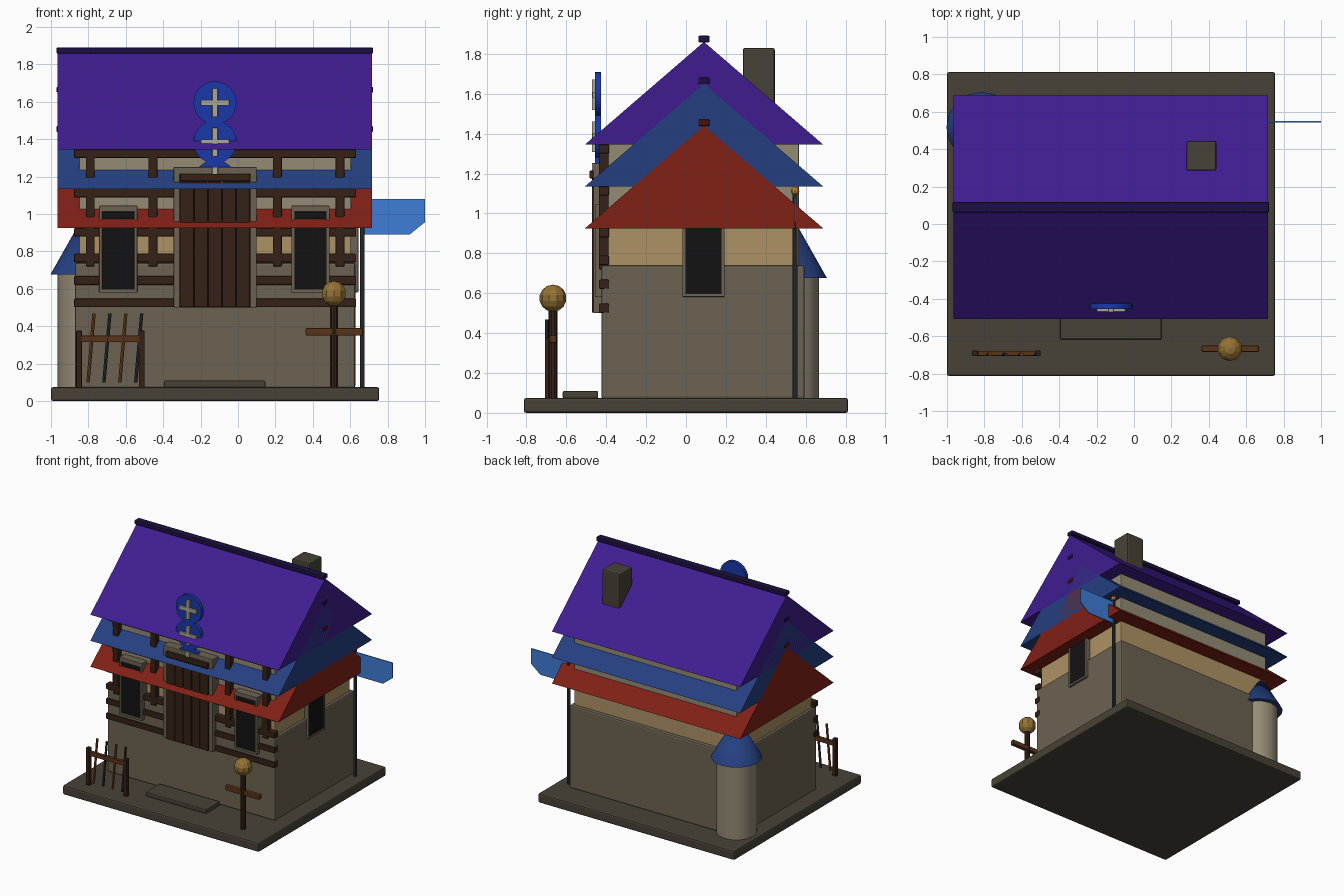
import bpy, bmesh, math
from mathutils import Vector

MATS = {}
COLORS = {
    "stone": (0.15, 0.125, 0.085), "dark_stone": (0.065, 0.055, 0.038), "plaster": (0.30, 0.26, 0.18),
    "tan": (0.42, 0.29, 0.13), "timber": (0.035, 0.015, 0.008), "wood": (0.10, 0.033, 0.01),
    "glass": (0.006, 0.006, 0.007), "purple": (0.05, 0.012, 0.28), "blue": (0.018, 0.05, 0.22),
    "red": (0.22, 0.015, 0.008), "purple_cap": (0.012, 0.005, 0.05), "blue_cap": (0.012, 0.005, 0.05),
    "red_cap": (0.07, 0.006, 0.004), "badge": (0.01, 0.04, 0.4), "silver": (0.4, 0.38, 0.32),
    "straw": (0.30, 0.17, 0.035), "iron": (0.03, 0.037, 0.045), "flag": (0.05, 0.2, 0.68),
    "gold": (0.6, 0.25, 0.02), "copper": (0.22, 0.07, 0.015),
}


def paint(ob, color):
    if color not in MATS:
        MATS[color] = bpy.data.materials.new(color)
        MATS[color].diffuse_color = (*COLORS[color], 1)
    ob.data.materials.append(MATS[color])
    return ob


def finish(name, bm, color, bevel=0):
    me = bpy.data.meshes.new(name)
    bmesh.ops.recalc_face_normals(bm, faces=bm.faces[:])
    bm.to_mesh(me)
    bm.free()
    ob = bpy.data.objects.new(name, me)
    bpy.context.collection.objects.link(ob)
    if bevel:
        m = ob.modifiers.new("bevel", 'BEVEL')
        m.width, m.segments = bevel, 2
    return paint(ob, color)


def box(name, x, y, z, color, bevel=0.006):
    bm = bmesh.new()
    bmesh.ops.create_cube(bm, size=1)
    for v in bm.verts:
        v.co = [(a + b) / 2 + c * (b - a) for (a, b), c in zip((x, y, z), v.co)]
    return finish(name, bm, color, bevel)


def prism(name, pts, offset, color):
    bm = bmesh.new()
    f = bm.faces.new([bm.verts.new(p) for p in pts])
    r = bmesh.ops.extrude_face_region(bm, geom=[f])
    bmesh.ops.translate(bm, vec=offset, verts=[g for g in r["geom"] if isinstance(g, bmesh.types.BMVert)])
    # the extruded source face stays as the first end cap
    if not f.is_valid:
        bmesh.ops.holes_fill(bm, edges=bm.edges[:])
    return finish(name, bm, color)


def rod(name, p, q, r1, r2, color, sides=12):
    p, q = Vector(p), Vector(q)
    bpy.ops.mesh.primitive_cone_add(vertices=sides, radius1=r1, radius2=r2, depth=(q - p).length,
                                    location=(p + q) / 2,
                                    rotation=(q - p).to_track_quat('Z', 'Y').to_euler())
    ob = bpy.context.object
    ob.name = name
    if sides > 12:
        bpy.ops.object.shade_smooth_by_angle(angle=math.radians(35))
    return paint(ob, color)


def ball(name, loc, r, color, seg=8, rings=6):
    bpy.ops.mesh.primitive_uv_sphere_add(segments=seg, ring_count=rings, radius=r, location=loc)
    bpy.context.object.name = name
    return paint(bpy.context.object, color)


# base, step and walls
box("base_slab", (-1, 0.755), (-0.813, 0.813), (0, 0.075), "dark_stone", 0.012)
box("front_step", (-0.395, 0.147), (-0.618, -0.44), (0.073, 0.11), "dark_stone", 0.008)
box("stone_wall", (-0.872, 0.627), (-0.424, 0.595), (0.07, 0.74), "stone", 0.012)
box("middle_wall", (-0.85, 0.605), (-0.39, 0.567), (0.72, 0.95), "tan")
box("upper_wall", (-0.85, 0.605), (-0.39, 0.567), (0.95, 1.36), "plaster")

# three stacked gable roofs, each with its ridge cap, eave beam and floor beam
for i, c in enumerate(("red", "blue", "purple")):
    z = 0.925 + 0.21 * i
    prism(c + "_roof", [(-0.965, -0.507, z), (-0.965, 0.688, z), (-0.965, 0.09, z + 0.515)],
          (1.682, 0, 0), c)
    box(c + "_ridge_cap", (-0.97, 0.722), (0.062, 0.118), (z + 0.513, z + 0.546), c + "_cap")
    box("eave_beam", (-0.877, 0.632), (-0.437, -0.385), (z - 0.045, z), "timber")
    zb = 0.525 + 0.12 * i
    box("floor_beam", (-0.877, 0.632), (-0.437, -0.385), (zb - 0.023, zb + 0.023), "timber")

# timber posts
for x in (-0.79, -0.455, 0.21, 0.545):
    box("timber_post", (x - 0.024, x + 0.024), (-0.437, -0.385), (0.72, 1.34), "timber")

# chimney
box("chimney", (0.28, 0.44), (0.285, 0.445), (1.2, 1.83), "dark_stone", 0.01)

# door with planks and stone surround
for x in (-0.345, 0.065):
    box("door_jamb", (x, x + 0.035), (-0.465, -0.39), (0.5, 1.25), "stone")
box("door_lintel", (-0.345, 0.10), (-0.465, -0.39), (1.212, 1.252), "stone")
box("door_backing", (-0.312, 0.067), (-0.455, -0.39), (0.5, 1.215), "timber")
for i in range(5):
    x = -0.31 + 0.075 * i
    box("door_plank", (x, x + 0.072), (-0.472, -0.45), (0.503, 1.18), "timber", 0.004)
box("door_head_beam", (-0.31, 0.065), (-0.485, -0.44), (1.175, 1.215), "timber")

# front windows
for x in (-0.64, 0.388):
    box("window_pane", (x - 0.088, x + 0.088), (-0.45, -0.39), (0.595, 1.015), "glass", 0)
    for s in (-1, 1):
        a, b = sorted((x + s * 0.085, x + s * 0.102))
        box("window_jamb", (a, b), (-0.457, -0.39), (0.585, 1.03), "stone", 0.004)
    box("window_lintel", (x - 0.102, x + 0.102), (-0.457, -0.39), (1.012, 1.045), "stone", 0.004)
    box("window_sill", (x - 0.102, x + 0.102), (-0.457, -0.39), (0.58, 0.597), "stone", 0.004)

# side window
box("side_window_pane", (0.58, 0.638), (-0.005, 0.18), (0.595, 1.0), "glass", 0)
for y in (-0.018, 0.178):
    box("side_window_jamb", (0.58, 0.644), (y, y + 0.016), (0.585, 1.0), "stone", 0.004)
box("side_window_sill", (0.58, 0.644), (-0.018, 0.194), (0.582, 0.597), "stone", 0.004)

# round badges with plain crosses
for i in range(3):
    z = 1.175 + 0.21 * i
    rod("badge_disc", (-0.123, -0.425, z), (-0.123, -0.455, z), 0.115, 0.115, "badge", 24)
    box("badge_cross_upright", (-0.138, -0.108), (-0.472, -0.45), (z - 0.077, z + 0.077), "silver", 0.003)
    box("badge_cross_bar", (-0.2, -0.046), (-0.47, -0.45), (z - 0.015, z + 0.015), "silver", 0.003)

# corner tower
rod("tower", (-0.815, 0.518, 0.07), (-0.815, 0.518, 0.69), 0.15, 0.15, "plaster", 16)
rod("tower_roof", (-0.815, 0.518, 0.677), (-0.815, 0.518, 1.01), 0.188, 0, "blue", 16)

# flagpole and flag
rod("flagpole", (0.664, 0.547, 0.07), (0.664, 0.547, 1.1), 0.013, 0.013, "iron", 8)
ball("flagpole_finial", (0.664, 0.547, 1.112), 0.021, "gold")
prism("flag", [(0.67, 0.543, 0.89), (0.917, 0.543, 0.89), (1, 0.543, 0.957), (1, 0.543, 1.08),
               (0.67, 0.543, 1.08)], (0, 0.008, 0), "flag")

# weapon rack with leaning shafts
for x in (-0.85, -0.515):
    box("rack_post", (x - 0.015, x + 0.015), (-0.707, -0.677), (0.07, 0.377), "timber", 0.004)
box("rack_rail", (-0.86, -0.505), (-0.705, -0.679), (0.315, 0.35), "wood", 0.004)
for i in range(4):
    x = -0.802 + 0.085 * i
    rod("rack_shaft", (x, -0.697, 0.1), (x + 0.032, -0.697, 0.468), 0.009, 0.009,
        ("copper", "iron")[i % 2], 8)

# training dummy
rod("dummy_post", (0.513, -0.667, 0.07), (0.513, -0.667, 0.53), 0.022, 0.022, "timber", 10)
box("dummy_arms", (0.362, 0.667), (-0.684, -0.65), (0.35, 0.39), "wood")
ball("dummy_head", (0.513, -0.667, 0.575), 0.068, "straw", 10, 7)
